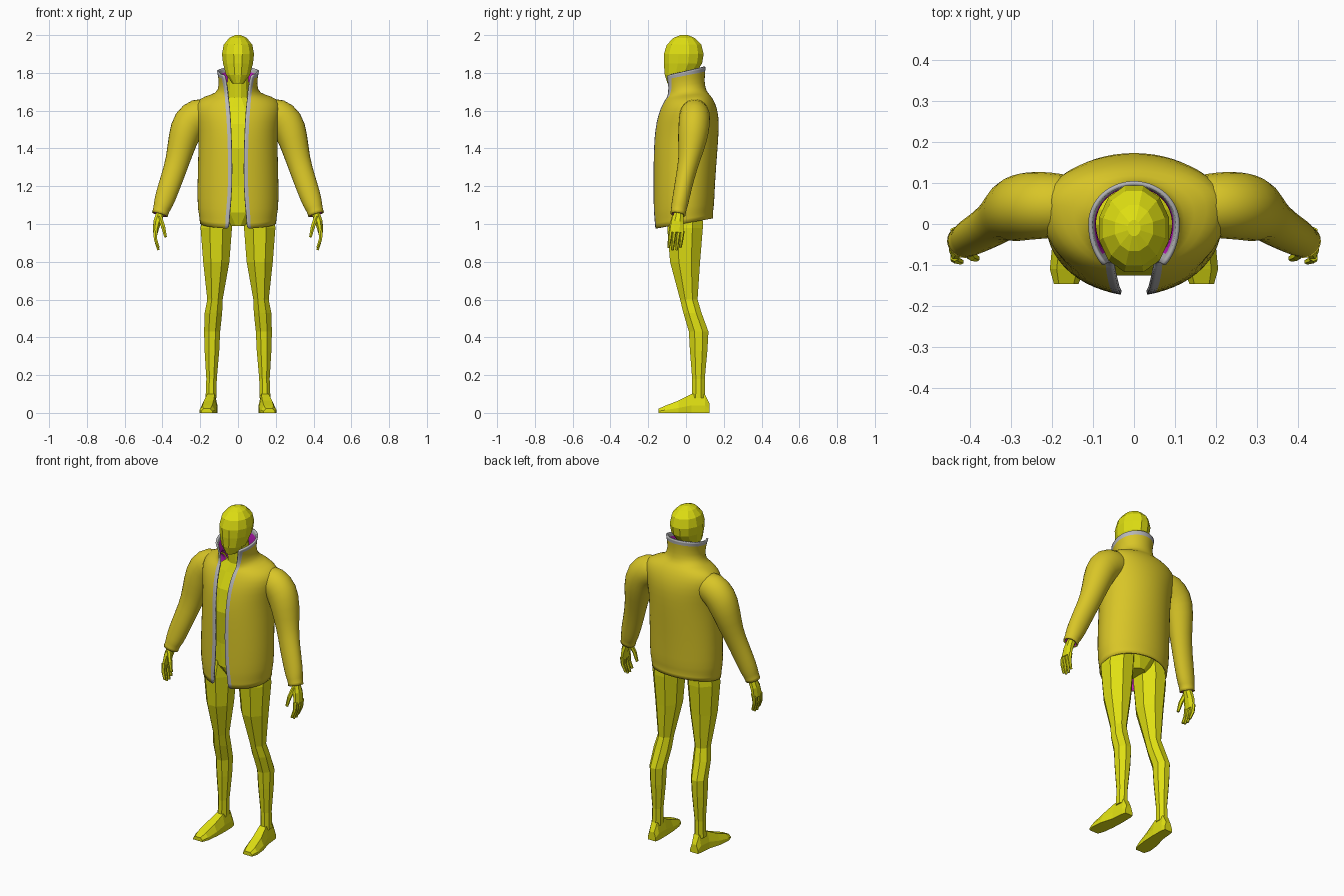
import bpy, math
from mathutils import Vector


def material(name, rgb):
    m = bpy.data.materials.new(name)
    m.diffuse_color = (*rgb, 1)
    return m


SKIN = material("acid yellow", (0.74, 0.74, 0.006))
CLOTH = material("golden yellow", (0.69, 0.56, 0.02))
LINING = material("magenta lining", (0.56, 0.012, 0.56))
TRIM = material("grey trim", (0.47, 0.47, 0.48))


def make(name, verts, faces, mats, smooth=False, mirror=False):
    me = bpy.data.meshes.new(name)
    me.from_pydata(verts, [], faces)
    for m in mats:
        me.materials.append(m)
    for p in me.polygons:
        p.use_smooth = smooth
    ob = bpy.data.objects.new(name, me)
    bpy.context.collection.objects.link(ob)
    if mirror:
        ob.modifiers.new("mirror", 'MIRROR')
    return ob


def loft(name, rings, n=8, level=False, caps=True, mats=(SKIN,), **kw):
    """rings: (x, y, z, radius_u, radius_v) swept along their centres."""
    pts = [Vector(r[:3]) for r in rings]
    verts, faces = [], []
    for i, r in enumerate(rings):
        t = pts[min(i + 1, len(pts) - 1)] - pts[max(i - 1, 0)]
        if level:
            t = Vector((0, 0, 1 if t.z > 0 else -1))
        t.normalize()
        u = Vector((0, 1, 0)).cross(t).normalized()
        v = t.cross(u)
        for k in range(n):
            a = 2 * math.pi * (k + 0.5) / n
            verts.append(pts[i] + u * r[3] * math.cos(a) + v * r[4] * math.sin(a))
    for i in range(len(rings) - 1):
        for k in range(n):
            j = (k + 1) % n
            faces.append((i * n + k, i * n + j, (i + 1) * n + j, (i + 1) * n + k))
    if caps:
        faces.append(tuple(reversed(range(n))))
        faces.append(tuple(range(len(verts) - n, len(verts))))
    return make(name, verts, faces, mats, **kw)


def shell(ob, levels=1):
    s = ob.modifiers.new("subdivide", 'SUBSURF')
    s.levels = s.render_levels = levels
    s = ob.modifiers.new("thickness", 'SOLIDIFY')
    s.thickness = 0.01
    s.offset = -1
    s.material_offset = 1


# Head, neck and torso
loft("head", [(0, -.06, 1.745, .03, .04), (0, -.035, 1.79, .066, .08),
              (0, -.016, 1.85, .082, .105), (0, -.012, 1.9, .088, .109),
              (0, -.01, 1.95, .078, .094), (0, -.01, 1.985, .048, .058),
              (0, -.01, 2.0, .016, .02)], n=12, level=True)
loft("torso", [(0, 0, .99, .05, .07), (0, 0, 1.06, .16, .10), (0, 0, 1.2, .16, .105),
               (0, 0, 1.4, .175, .13), (0, .015, 1.53, .175, .125),
               (0, .02, 1.62, .13, .09), (0, .015, 1.67, .065, .065),
               (0, 0, 1.79, .056, .06)], n=12, level=True)

# Legs
loft("leg", [(.105, 0, 1.08, .085, .095), (.115, -.005, .98, .09, .102),
             (.115, -.005, .8, .075, .086), (.122, .015, .6, .044, .05),
             (.13, .034, .53, .05, .052), (.137, .067, .43, .046, .056),
             (.138, .067, .33, .042, .05), (.14, .066, .18, .03, .036),
             (.143, .066, .08, .031, .038)], level=True, mirror=True)

# Feet: boxy sections running from heel to toe
profile = [(-1, 0), (1, 0), (1, .4), (.6, 1), (-.6, 1), (-1, .4)]
verts, faces = [], []
for y, cx, w, h in [(.124, .14, .025, .05), (.1, .14, .03, .1), (.03, .143, .034, .1),
                    (-.04, .155, .043, .065), (-.11, .163, .042, .038),
                    (-.146, .165, .03, .022)]:
    verts += [(cx + w * a, y, h * b) for a, b in profile]
for i in range(5):
    for k in range(6):
        j = (k + 1) % 6
        faces.append((i * 6 + k, i * 6 + j, i * 6 + j + 6, i * 6 + k + 6))
faces += [tuple(reversed(range(6))), tuple(range(30, 36))]
make("foot", verts, faces, [SKIN], mirror=True)

# Forearms, palms, fingers and thumbs
loft("arm", [(.30, .03, 1.42, .045, .045), (.32, .012, 1.32, .038, .038),
             (.385, -.025, 1.14, .032, .032), (.41, -.038, 1.06, .024, .026),
             (.428, -.045, 1.01, .022, .036), (.438, -.05, .955, .014, .04)], mirror=True)
for i, (y, tip) in enumerate([(-.08, .875), (-.06, .862), (-.038, .862), (-.018, .875)]):
    loft("finger_%d" % (i + 1), [(.437, y, .965, .012, .011), (.437, y - .006, .92, .010, .010),
                                 (.421, y - .012, tip, .007, .007)], n=6, mirror=True)
loft("thumb", [(.415, -.06, 1.04, .014, .014), (.396, -.078, .985, .012, .012),
               (.383, -.084, .93, .008, .008)], n=6, mirror=True)

# Jacket body: open-fronted rows
# (z front, z back, half width, side y, front y, back y, half opening)
rows = [(.975, 1.03, .203, 0, -.168, .145, .048), (1.035, 1.07, .208, 0, -.171, .143, .046),
        (1.06, 1.09, .215, 0, -.174, .150, .043), (1.2, 1.2, .217, 0, -.174, .153, .03),
        (1.4, 1.4, .210, .01, -.173, .168, .033), (1.5, 1.5, .212, .02, -.166, .175, .037),
        (1.58, 1.58, .23, .03, -.15, .174, .041), (1.635, 1.645, .232, .045, -.127, .155, .046),
        (1.665, 1.685, .18, .045, -.112, .128, .05), (1.672, 1.70, .115, .005, -.110, .108, .054),
        (1.72, 1.75, .099, 0, -.116, .097, .061), (1.765, 1.815, .108, 0, -.134, .102, .072),
        (1.777, 1.832, .112, 0, -.141, .105, .077)]
M = 13
verts, faces = [], []
for zf, zb, rx, c, yf, yb, gap in rows:
    a0, a1 = math.asin(gap / rx), math.asin((gap + .016) / rx)
    half = [a0] + [a1 + (math.pi - a1) * k / M for k in range(M + 1)]
    for a in half + [2 * math.pi - b for b in reversed(half[:-1])]:
        y = c - math.cos(a) * ((c - yf) if math.cos(a) > 0 else (yb - c))
        verts.append((rx * math.sin(a), y, zf + (zb - zf) * (y - yf) / (yb - yf)))
W = 2 * M + 3
for i in range(len(rows) - 1):
    for k in range(W - 1):
        faces.append((i * W + k, i * W + k + 1, (i + 1) * W + k + 1, (i + 1) * W + k))
jacket = make("jacket_body", verts, faces, [CLOTH, LINING, TRIM], smooth=True)
# Grey trim along both front edges and the collar top
for p in jacket.data.polygons:
    row, col = divmod(p.index, W - 1)
    if col in (0, W - 2) or row == len(rows) - 2:
        p.material_index = 2
shell(jacket)

# Sleeves
sleeve = loft("sleeve", [(.15, .045, 1.585, .075, .075), (.205, .046, 1.58, .1, .085),
                         (.262, .045, 1.54, .098, .087), (.292, .035, 1.45, .083, .083),
                         (.317, .018, 1.34, .066, .058), (.352, -.008, 1.235, .062, .051),
                         (.385, -.026, 1.14, .058, .047), (.401, -.036, 1.09, .05, .045),
                         (.405, -.038, 1.08, .045, .042), (.414, -.043, 1.05, .045, .042)],
              n=12, caps=False, mats=(CLOTH, LINING), smooth=True, mirror=True)
shell(sleeve)
